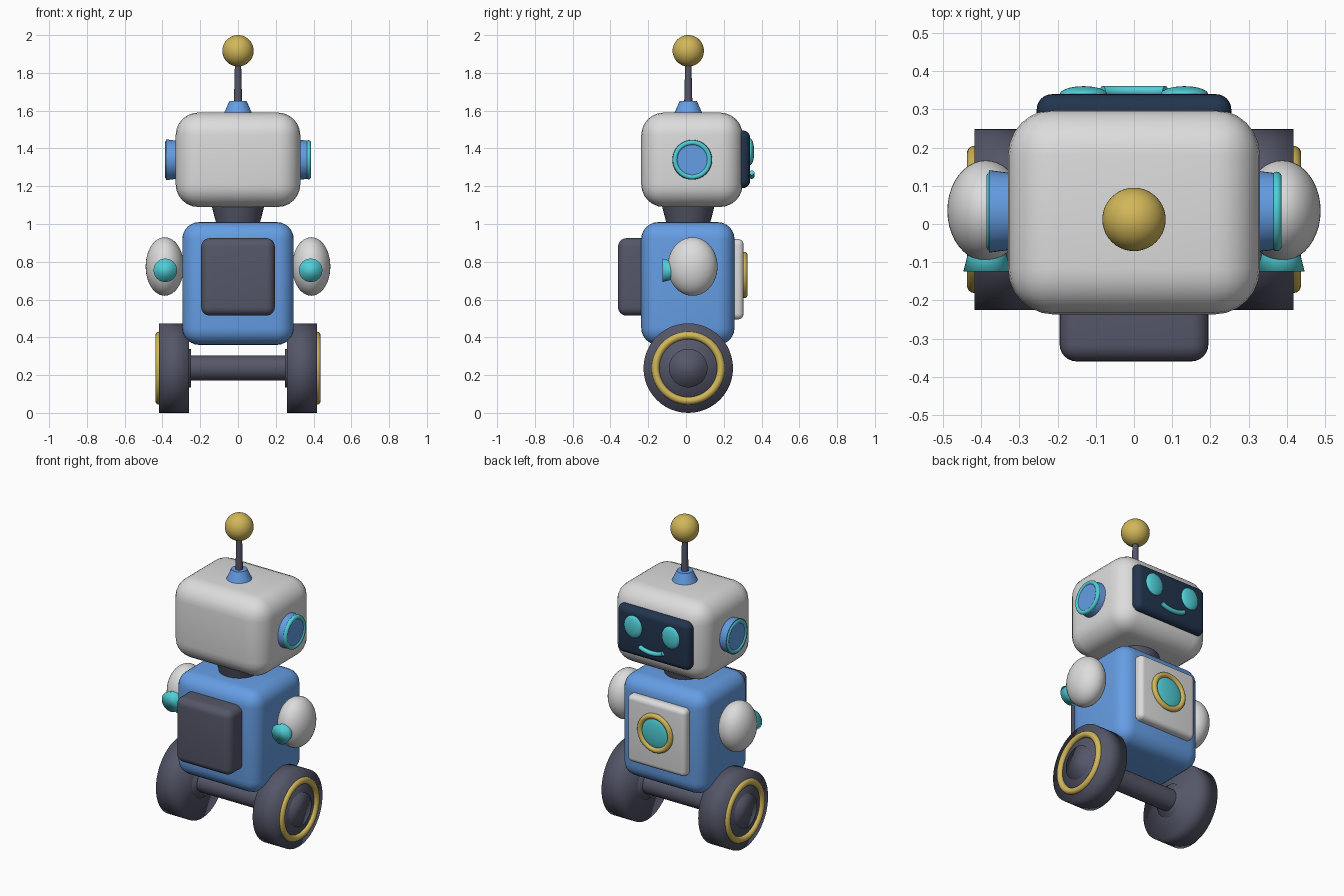
import bpy
import math
from mathutils import Vector

if "Cube" in bpy.data.objects:
    bpy.data.objects.remove(bpy.data.objects["Cube"], do_unlink=True)


def make_material(name, rgb):
    mat = bpy.data.materials.new(name)
    mat.use_nodes = True
    mat.diffuse_color = (*rgb, 1)
    mat.node_tree.nodes["Principled BSDF"].inputs["Base Color"].default_value = (*rgb, 1)
    return mat


BLUE = make_material("blue paint", (0.13, 0.34, 0.78))
WHITE = make_material("light grey shell", (0.72, 0.72, 0.72))
DARK = make_material("dark grey rubber", (0.09, 0.095, 0.14))
NAVY = make_material("navy glass", (0.016, 0.035, 0.075))
CYAN = make_material("cyan glow", (0.08, 0.62, 0.68))
GOLD = make_material("gold trim", (0.64, 0.47, 0.1))

MID_Y = 0.012          # shared depth of wheels, neck and antenna
ALONG = {"x": (0, math.pi / 2, 0), "y": (math.pi / 2, 0, 0), "z": (0, 0, 0)}


def finish(name, mat, angle=None):
    obj = bpy.context.object
    obj.name = name
    obj.data.materials.append(mat)
    if angle:
        bpy.ops.object.shade_smooth_by_angle(angle=math.radians(angle))
    else:
        bpy.ops.object.shade_smooth()
    return obj


def rounded_box(name, mat, low, high, radius):
    low, high = Vector(low), Vector(high)
    bpy.ops.mesh.primitive_cube_add(size=1, location=(low + high) / 2)
    obj = bpy.context.object
    obj.scale = high - low
    bpy.ops.object.transform_apply(location=False, rotation=False, scale=True)
    bevel = obj.modifiers.new("rounding", "BEVEL")
    bevel.width = radius
    bevel.segments = 6
    bevel.limit_method = "NONE"
    return finish(name, mat)


def cone(name, mat, center, depth, r1, r2, axis="z", angle=40):
    bpy.ops.mesh.primitive_cone_add(vertices=48, radius1=r1, radius2=r2, depth=depth,
                                    location=center, rotation=ALONG[axis])
    return finish(name, mat, angle)


def ball(name, mat, center, radii):
    bpy.ops.mesh.primitive_uv_sphere_add(segments=40, ring_count=24, location=center)
    bpy.context.object.scale = radii
    return finish(name, mat)


def ring(name, mat, center, major, minor, axis):
    bpy.ops.mesh.primitive_torus_add(major_segments=56, minor_segments=14, location=center,
                                     rotation=ALONG[axis], major_radius=major, minor_radius=minor)
    return finish(name, mat)


# Head, neck and antenna
rounded_box("head", WHITE, (-0.33, -0.237, 1.09), (0.33, 0.3, 1.59), 0.12)
cone("neck", DARK, (0, MID_Y, 1.05), 0.12, 0.112, 0.143)
cone("antenna_base", BLUE, (0, MID_Y, 1.615), 0.07, 0.077, 0.046)
cone("antenna_rod", DARK, (0, MID_Y, 1.75), 0.24, 0.022, 0.016)
ball("antenna_ball", GOLD, (0, MID_Y, 1.917), (0.083,) * 3)

# Face
rounded_box("face_screen", NAVY, (-0.255, 0.24, 1.19), (0.255, 0.34, 1.495), 0.04)
bpy.ops.curve.primitive_bezier_curve_add(location=(0, 0.348, 1.25))
smile = bpy.context.object
for point, side in zip(smile.data.splines[0].bezier_points, (-1, 1)):
    point.handle_left_type = point.handle_right_type = "FREE"
    point.co = (0.082 * side, 0, 0.022)
    point.handle_left = (0.04 * side, 0, -0.004)
    point.handle_right = point.handle_left
smile.data.bevel_depth = 0.014
smile.data.bevel_resolution = 4
smile.data.use_fill_caps = True
bpy.ops.object.convert(target="MESH")
finish("smile", CYAN)

# Torso, backpack and chest plate
rounded_box("torso", BLUE, (-0.295, -0.237, 0.36), (0.295, 0.257, 1.01), 0.09)
rounded_box("backpack", DARK, (-0.195, -0.36, 0.515), (0.195, -0.15, 0.925), 0.045)
rounded_box("chest_plate", WHITE, (-0.205, 0.2, 0.495), (0.205, 0.305, 0.92), 0.03)
ring("chest_ring", GOLD, (0, 0.308, 0.73), 0.106, 0.017, "y")
ball("chest_light", CYAN, (0, 0.302, 0.73), (0.1, 0.022, 0.1))

# Axle
cone("axle", DARK, (0, MID_Y, 0.237), 0.56, 0.066, 0.066, "x")

# Paired parts
for side, word in ((1, "left"), (-1, "right")):
    ball(word + "_eye", CYAN, (0.132 * side, 0.34, 1.382), (0.062, 0.021, 0.07))
    cone(word + "_ear", BLUE, (0.345 * side, 0.033, 1.34), 0.07, 0.108, 0.099, "x")
    ring(word + "_ear_ring", CYAN, (0.374 * side, 0.033, 1.34), 0.091, 0.013, "x")
    ball(word + "_arm", WHITE, (0.388 * side, 0.035, 0.775), (0.101, 0.132, 0.155))
    cone(word + "_hand", CYAN, (0.385 * side, -0.085, 0.755), 0.08, 0.042, 0.062, "y", 180)
    cone(word + "_wheel", DARK, (0.339 * side, MID_Y, 0.237), 0.158, 0.237, 0.237, "x", 180)
    ring(word + "_wheel_trim", GOLD, (0.418 * side, MID_Y, 0.237), 0.173, 0.02, "x")
    cone(word + "_hub", DARK, (0.343 * side, MID_Y, 0.237), 0.186, 0.102, 0.102, "x", 180)
